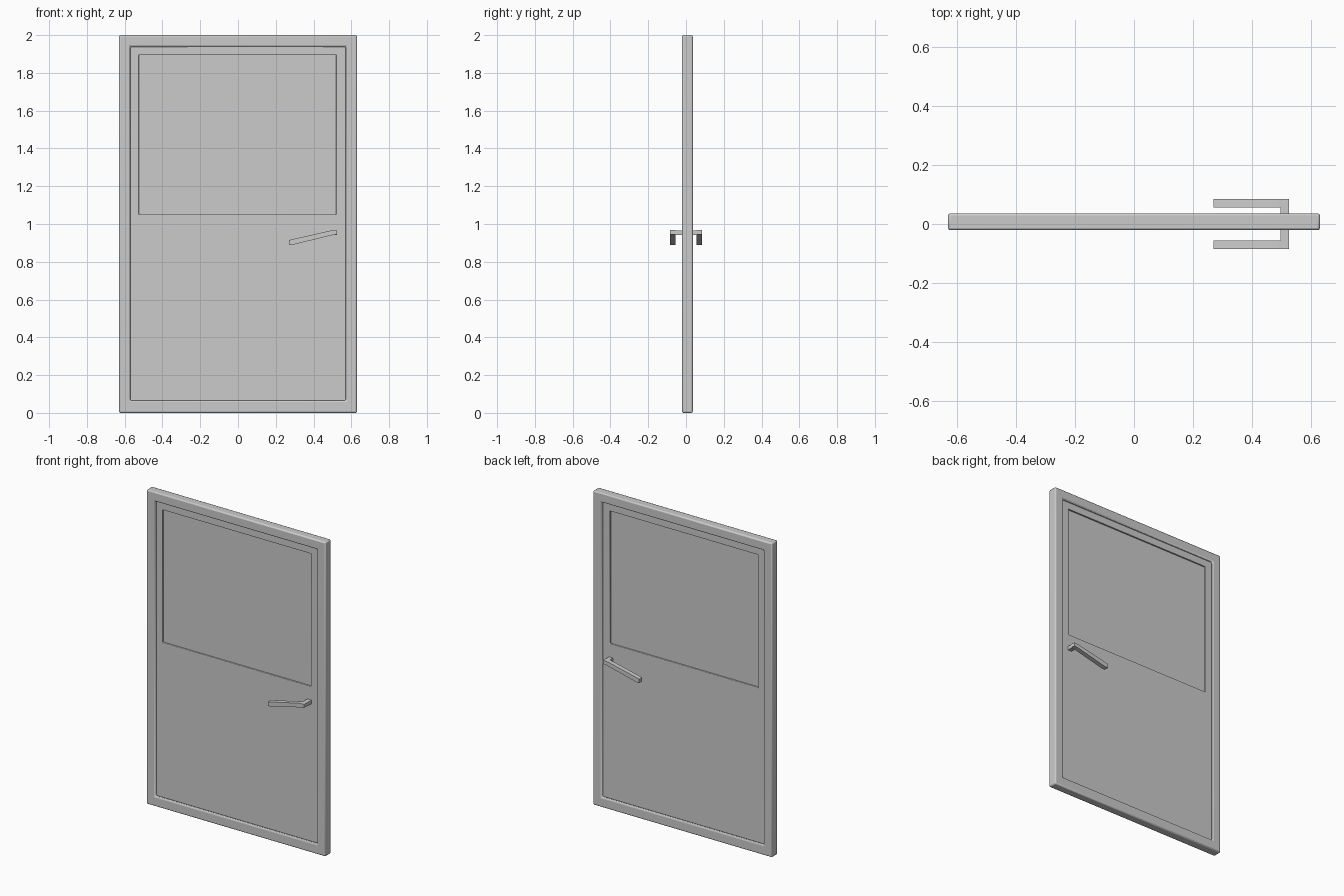
import bpy, bmesh

if "Cube" in bpy.data.objects:
    bpy.data.objects.remove(bpy.data.objects["Cube"])


def finish(name, bm, bevel, segments=2):
    bmesh.ops.recalc_face_normals(bm, faces=bm.faces)
    mesh = bpy.data.meshes.new(name)
    bm.to_mesh(mesh)
    bm.free()
    obj = bpy.data.objects.new(name, mesh)
    bpy.context.collection.objects.link(obj)
    if bevel:
        mod = obj.modifiers.new("Bevel", "BEVEL")
        mod.width = bevel
        mod.segments = segments
        mod.limit_method = "ANGLE"
        bpy.context.view_layer.objects.active = obj
        obj.select_set(True)
        bpy.ops.object.shade_smooth_by_angle()
        obj.select_set(False)
    return obj


def ring(name, outer, inner, y0, y1, bevel):
    """Rectangular surround; rectangles are (x0, x1, z0, z1)."""
    bm = bmesh.new()
    loops = []
    for (x0, x1, z0, z1), y in ((outer, y0), (outer, y1), (inner, y1), (inner, y0)):
        corners = ((x0, z0), (x1, z0), (x1, z1), (x0, z1))
        loops.append([bm.verts.new((x, y, z)) for x, z in corners])
    for i in range(4):
        a, b = loops[i], loops[(i + 1) % 4]
        for j in range(4):
            k = (j + 1) % 4
            bm.faces.new((a[j], a[k], b[k], b[j]))
    return finish(name, bm, bevel)


def prism(name, profile, y0, y1, bevel=0):
    """Extrude an x/z outline along y."""
    bm = bmesh.new()
    face = bm.faces.new([bm.verts.new((x, y0, z)) for x, z in profile])
    new = bmesh.ops.extrude_face_region(bm, geom=[face])["geom"]
    verts = [v for v in new if isinstance(v, bmesh.types.BMVert)]
    bmesh.ops.translate(bm, verts=verts, vec=(0, y1 - y0, 0))
    return finish(name, bm, bevel)


def rect(x0, x1, z0, z1):
    return [(x0, z0), (x1, z0), (x1, z1), (x0, z1)]


# Outer door frame
opening = (-0.57, 0.57, 0.065, 1.94)
ring("door_frame", (-0.63, 0.63, 0, 2), opening, -0.021, 0.036, 0.008)

# Door leaf, set back from the frame, with its window opening
window = (-0.525, 0.52, 1.05, 1.895)
ring("door_leaf", opening, window, -0.010, 0.025, 0.003)

# Window pane
prism("window_pane", rect(*window), 0.001, 0.014)

# Lever handles, one on each side, each with a shank into the leaf
lever = [(0.27, 0.89), (0.29, 0.89), (0.495, 0.94), (0.525, 0.945),
         (0.525, 0.967), (0.49, 0.965), (0.27, 0.915)]
for side, sign, surface in (("front", -1, -0.010), ("back", 1, 0.025)):
    prism(side + "_lever", lever, sign * 0.056, sign * 0.085)
    prism(side + "_shank", rect(0.497, 0.525, 0.943, 0.966), surface, sign * 0.058)
